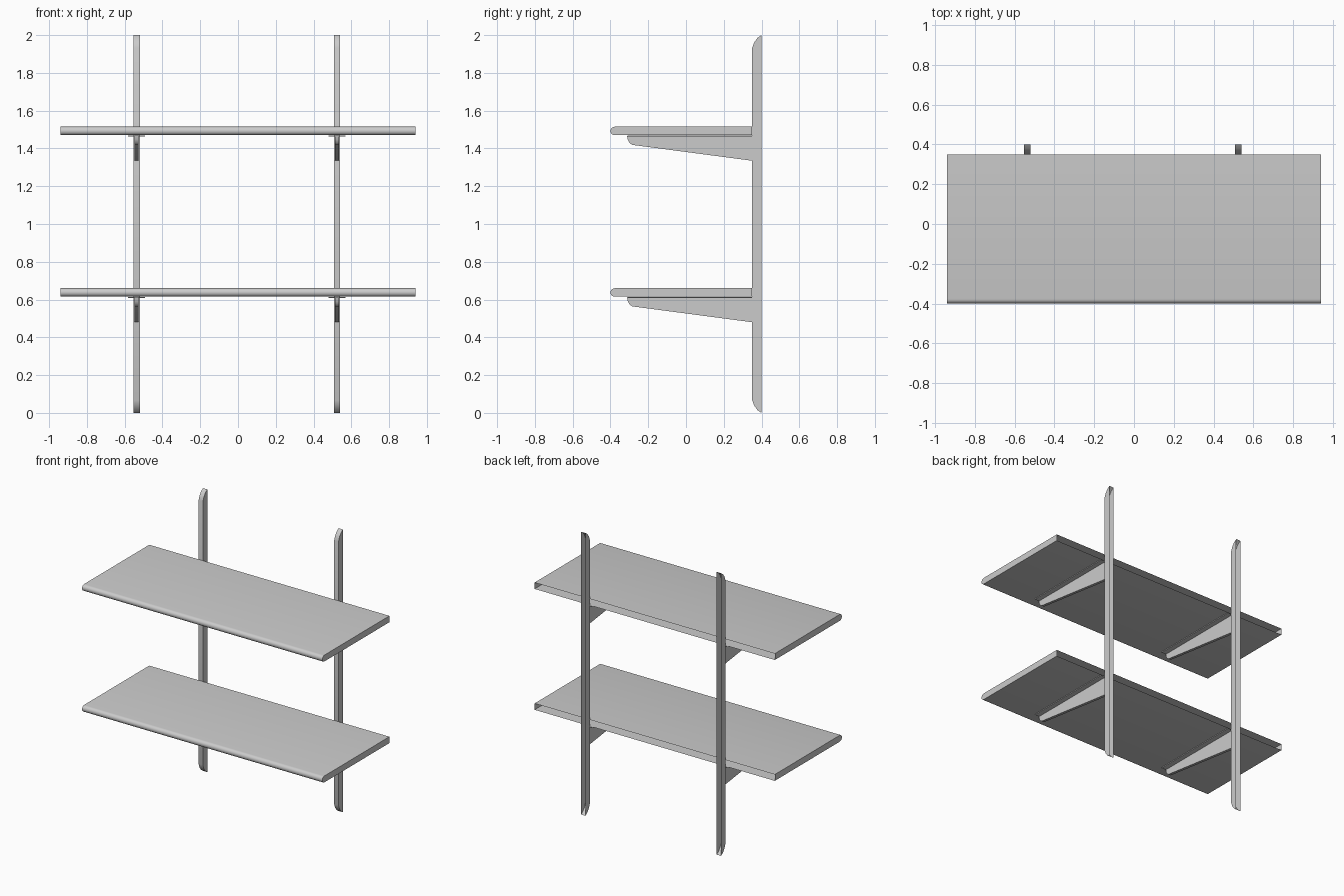
import bpy
import math

if "Cube" in bpy.data.objects:
    bpy.data.objects.remove(bpy.data.objects["Cube"])


def extrude_x(name, profile, x0, x1):
    """Extrude an open (y, z) profile along x, capping the ends; the back stays open."""
    n = len(profile)
    verts = [(x, y, z) for x in (x0, x1) for y, z in profile]
    faces = [(i, i + 1, n + i + 1, n + i) for i in range(n - 1)]
    faces += [tuple(reversed(range(n))), tuple(range(n, 2 * n))]
    mesh = bpy.data.meshes.new(name)
    mesh.from_pydata(verts, [], faces)
    obj = bpy.data.objects.new(name, mesh)
    bpy.context.collection.objects.link(obj)
    bpy.ops.object.select_all(action='DESELECT')
    obj.select_set(True)
    bpy.context.view_layer.objects.active = obj
    bpy.ops.object.shade_smooth_by_angle(angle=math.radians(30))
    return obj


BACK, WALL, FRONT = 0.35, 0.40, -0.40
UPRIGHTS = {"left": -0.537, "right": 0.524}
SHELVES = {"lower": 0.615, "upper": 1.47}

# Wall uprights: channels open at the wall, with rounded-off ends
tip = [(WALL, 2.0), (0.378, 1.985), (0.361, 1.961), (BACK, 1.932)]
upright = tip + [(y, 2.0 - z) for y, z in reversed(tip)]
for side, x in UPRIGHTS.items():
    extrude_x(f"{side}_upright", upright, x - 0.017, x + 0.017)

for level, z in SHELVES.items():
    # Shelf board with a half-round front nose and an open back
    r = 0.0225
    nose = [(FRONT + r - r * math.sin(math.pi * i / 8),
             z + r + r * math.cos(math.pi * i / 8)) for i in range(9)]
    board = [(BACK, z + 2 * r)] + nose + [(BACK, z)]
    extrude_x(f"{level}_shelf", board, -0.94, 0.94)

    for side, x in UPRIGHTS.items():
        # Thin flange under the board
        flange = [(BACK, z - 0.001), (-0.31, z - 0.001), (-0.31, z - 0.006), (BACK, z - 0.006)]
        extrude_x(f"{level}_{side}_flange", flange, x - 0.045, x + 0.045)
        # Tapered bracket web with a rounded nose
        web = [(BACK, z - 0.004), (-0.312, z - 0.004), (-0.309, z - 0.022),
               (-0.300, z - 0.040), (-0.285, z - 0.051), (BACK, z - 0.135)]
        extrude_x(f"{level}_{side}_bracket", web, x - 0.01, x + 0.01)
